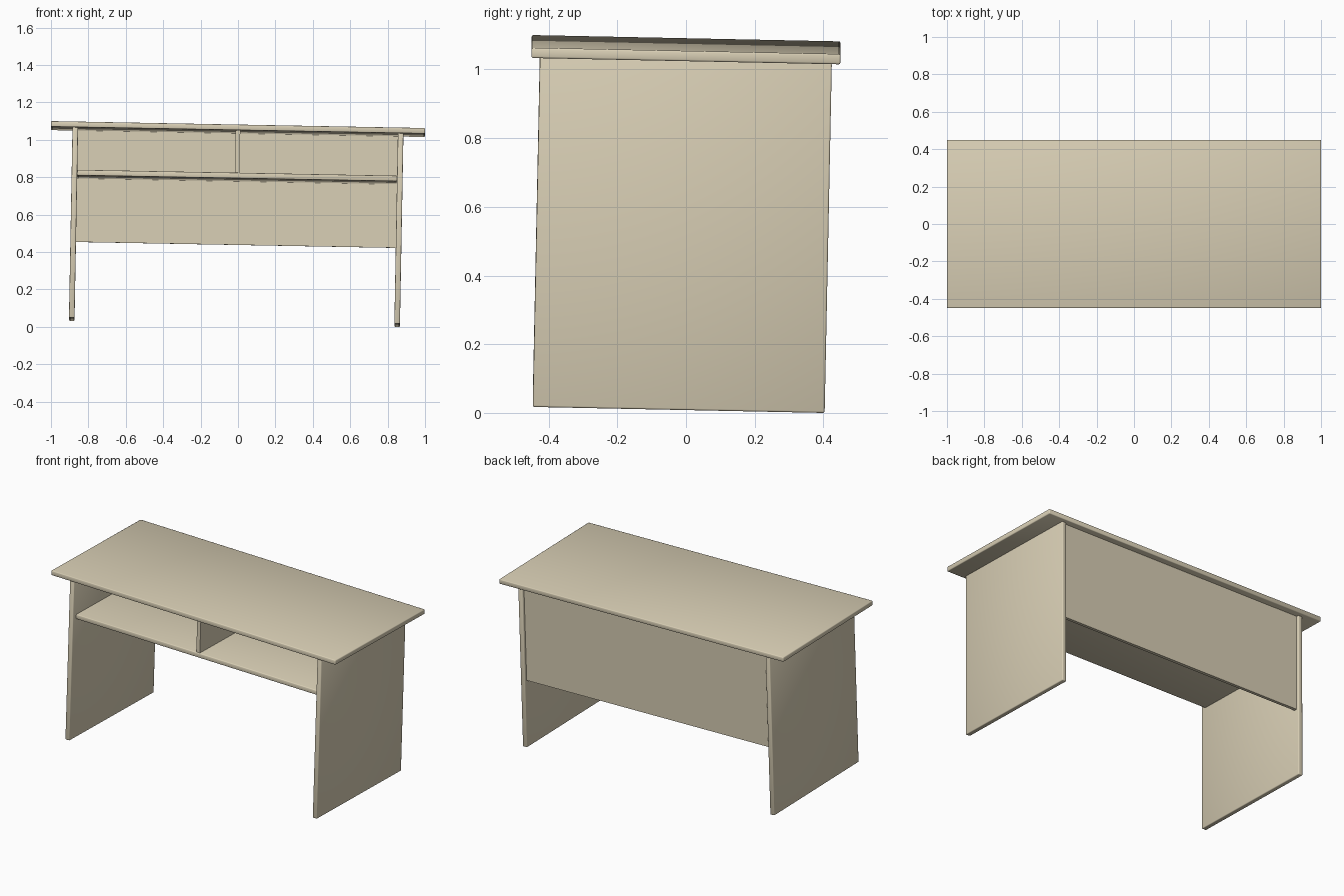
import bpy
import math
from mathutils import Matrix

if "Cube" in bpy.data.objects:
    bpy.data.objects.remove(bpy.data.objects["Cube"])

wood = bpy.data.materials.new("pale beige wood")
wood.diffuse_color = (0.69, 0.62, 0.46, 1)
wood.use_nodes = True
wood.node_tree.nodes["Principled BSDF"].inputs["Base Color"].default_value = wood.diffuse_color

# The whole desk leans slightly towards +x and +y about the worktop centre
PIVOT = Matrix.Translation((0, 0, 1.057))
LEAN = (PIVOT @ Matrix.Rotation(0.0185, 4, 'Y')
        @ Matrix.Rotation(-0.0205, 4, 'X') @ PIVOT.inverted())


def board(name, x, y, z, bevel=0.0):
    """Board spanning the given (min, max) ranges, optionally soft edged."""
    bpy.ops.mesh.primitive_cube_add(size=1)
    ob = bpy.context.object
    ob.name = name
    size = [b - a for a, b in (x, y, z)]
    centre = [(a + b) / 2 for a, b in (x, y, z)]
    ob.data.transform(LEAN @ Matrix.Translation(centre)
                      @ Matrix.Diagonal((*size, 1)))
    ob.data.materials.append(wood)
    if bevel:
        mod = ob.modifiers.new("soft edges", 'BEVEL')
        mod.width = bevel
        mod.segments = 2
        bpy.ops.object.shade_smooth()
    return ob


# Worktop
board("worktop", (-1, 1), (-0.45, 0.45), (1.0425, 1.0725), 0.005)

# Side panels that act as legs
for side, s in (("left", -1), ("right", 1)):
    xs = sorted((s * 0.855, s * 0.885))
    board(side + "_side_panel", xs, (-0.425, 0.425), (0.0245, 1.0435), 0.005)

# Back modesty panel
board("back_panel", (-0.856, 0.856), (0.388, 0.408), (0.446, 1.043))

# Shelf under the worktop and its middle divider
board("shelf", (-0.856, 0.856), (-0.395, 0.389), (0.786, 0.816), 0.005)
board("shelf_divider", (-0.0125, 0.0125), (-0.39, 0.389), (0.815, 1.043))
